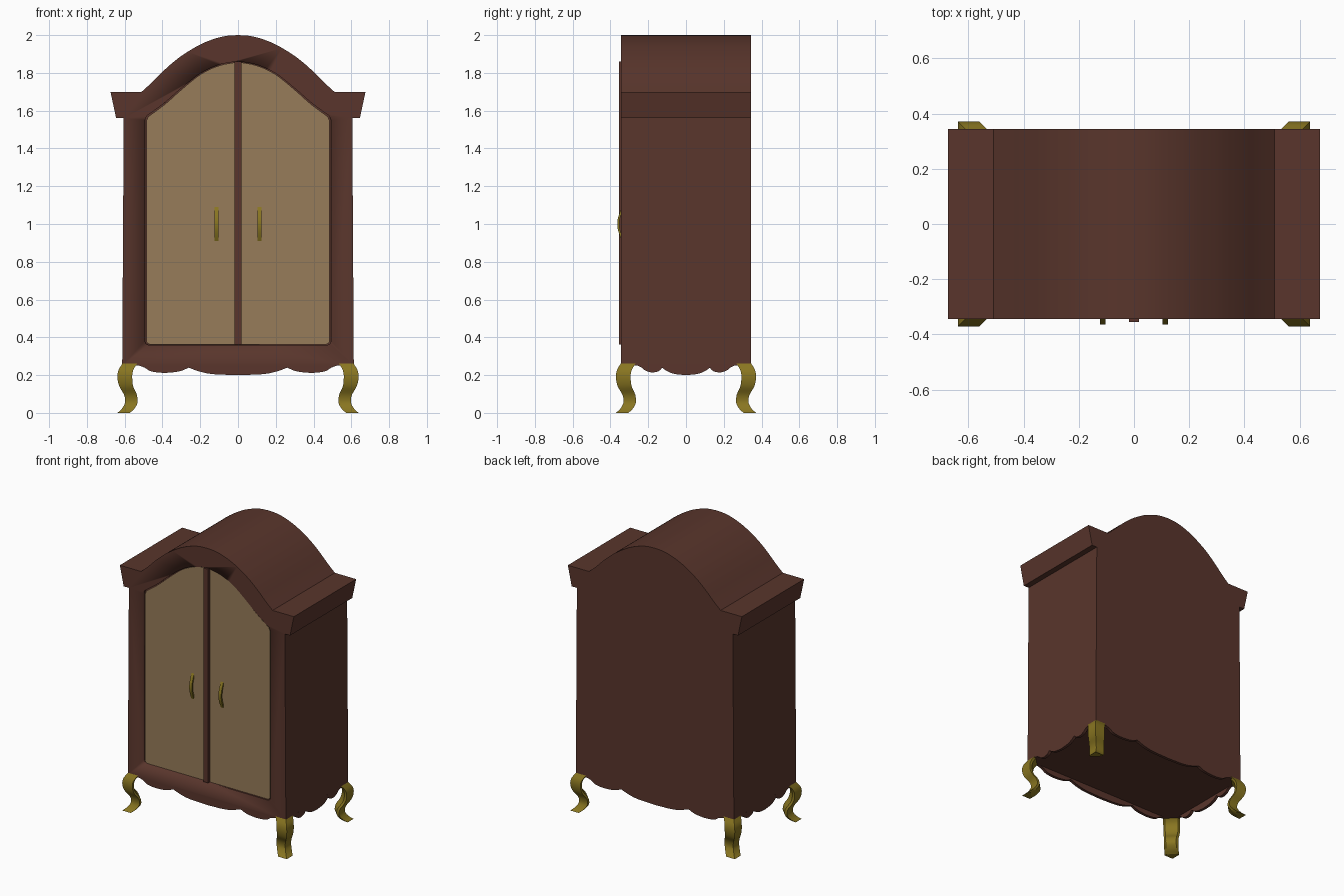
import bpy, bmesh, math
from mathutils import Vector

if "Cube" in bpy.data.objects:
    bpy.data.objects.remove(bpy.data.objects["Cube"])


def material(name, rgb):
    m = bpy.data.materials.new(name)
    m.diffuse_color = (*rgb, 1)
    m.use_nodes = True
    m.node_tree.nodes["Principled BSDF"].inputs["Base Color"].default_value = m.diffuse_color
    return m


WOOD = material("dark_wood", (0.10, 0.036, 0.025))
PANEL = material("door_wood", (0.31, 0.20, 0.10))
BRASS = material("brass", (0.25, 0.18, 0.015))


def smooth(pts, n=4):
    """Catmull-Rom through a few 2D points."""
    p = [Vector(q) for q in pts]
    p = [2 * p[0] - p[1]] + p + [2 * p[-1] - p[-2]]
    out = []
    for a, b, c, d in zip(p, p[1:], p[2:], p[3:]):
        for i in range(n):
            t = i / n
            out.append(0.5 * (2 * b + (c - a) * t + (2 * a - 5 * b + 4 * c - d) * t * t
                              + (3 * b - a - 3 * c + d) * t ** 3))
    return [tuple(v) for v in out] + [tuple(pts[-1])]


def both(half):
    """Mirror a right-hand outline that runs from x = 0 round to x = 0."""
    return list(half) + [(-x, z) for x, z in reversed(half) if x > 1e-6]


def finish(name, bm, mat, mirror=None):
    bmesh.ops.recalc_face_normals(bm, faces=bm.faces)
    me = bpy.data.meshes.new(name)
    bm.to_mesh(me)
    bm.free()
    ob = bpy.data.objects.new(name, me)
    bpy.context.collection.objects.link(ob)
    me.materials.append(mat)
    if mirror:
        m = ob.modifiers.new("mirror", 'MIRROR')
        m.use_axis = mirror
    bpy.ops.object.select_all(action='DESELECT')
    ob.select_set(True)
    bpy.context.view_layer.objects.active = ob
    bpy.ops.object.shade_smooth_by_angle(angle=math.radians(30))
    return ob


def prism(name, outline, t0, t1, mat, axis='y', mirror=None):
    """Extrude an outline (x,z) along y, or (y,z) along x."""
    place = (lambda a, b, t: (a, t, b)) if axis == 'y' else (lambda a, b, t: (t, a, b))
    bm = bmesh.new()
    rings = [[bm.verts.new(place(a, b, t)) for a, b in outline] for t in (t0, t1)]
    n = len(outline)
    bm.faces.new(rings[0])
    bm.faces.new(rings[1][::-1])
    for i in range(n):
        j = (i + 1) % n
        bm.faces.new((rings[0][i], rings[1][i], rings[1][j], rings[0][j]))
    return finish(name, bm, mat, mirror)


# Carcass with flared cornice ends and arched top
D = 0.345
arch = smooth([(0.51, 1.70), (0.45, 1.755), (0.39, 1.815), (0.32, 1.875), (0.25, 1.922),
               (0.19, 1.955), (0.12, 1.982), (0.06, 1.996), (0, 2.0)])
body = [(0, 0.25), (0.613, 0.25), (0.605, 1.56), (0.645, 1.56), (0.675, 1.70)] + arch
carcass = prism("carcass", both(body), -D, D, WOOD)

# Door opening recessed into the front
door_arch = smooth([(0.483, 1.572), (0.39, 1.64), (0.31, 1.71), (0.2, 1.797),
                    (0.1, 1.843), (0, 1.862)])
opening = [(0, 0.36), (0.475, 0.36), (0.488, 0.367), (0.493, 0.38), (0.492, 1.55)] + door_arch
cutter = prism("opening_cutter", both(opening), -D - 0.05, -D + 0.015, WOOD)
cutter.hide_render = True
cutter.hide_set(True)
cut = carcass.modifiers.new("opening", 'BOOLEAN')
cut.operation = 'DIFFERENCE'
cut.solver = 'EXACT'
cut.object = cutter

# Pair of doors and the bar between them
prism("doors", [(0.985 * x, z + (0.003 if z < 1 else -0.004)) for x, z in opening],
      -D + 0.007, -D + 0.018, PANEL, mirror=(True, False, False))
prism("centre_bar", [(-0.018, 0.362), (0.018, 0.362), (0.018, 1.86), (-0.018, 1.86)],
      -D - 0.011, -D + 0.015, WOOD)

# Bowed handles
arc = [(k / 12, 0.91 + 0.18 * k / 12) for k in range(13)]
outer = [(-0.338 - 0.026 * math.sin(math.pi * t), z) for t, z in arc]
inner = [(y + 0.011, z) for y, z in outer]
prism("handles", outer + inner[::-1], 0.103, 0.124, BRASS, 'x', (True, False, False))

# Scalloped aprons on all four sides
front = (smooth([(0, 0.2), (0.13, 0.205), (0.2, 0.218), (0.26, 0.239)])
         + smooth([(0.262, 0.239), (0.31, 0.22), (0.39, 0.212), (0.46, 0.22),
                   (0.495, 0.24), (0.53, 0.252)]) + [(0.53, 0.26), (0, 0.26)])
side = (smooth([(0, 0.2), (0.06, 0.206), (0.1, 0.221), (0.125, 0.238)])
        + smooth([(0.127, 0.238), (0.145, 0.221), (0.18, 0.214), (0.215, 0.224),
                  (0.235, 0.24), (0.26, 0.252)]) + [(0.26, 0.26), (0, 0.26)])
prism("front_and_back_aprons", both(front), -D, -D + 0.02, WOOD, mirror=(False, True, False))
prism("side_aprons", both(side), 0.593, 0.613, WOOD, 'x', (True, False, False))

# Cabriole legs: a corner-shaped section swept down an S on the diagonal
rows = smooth([(0.612, 0.262), (0.633, 0.225), (0.638, 0.185), (0.628, 0.14),
               (0.603, 0.095), (0.598, 0.055), (0.615, 0.022), (0.638, 0)])
bm = bmesh.new()
rings = []
for o, z in rows:
    w = 0.066 + 0.012 * min(1, max(0, z - 0.08) / 0.1)
    section = [(0, 0), (w, 0), (w, 0.018), (0.018, w), (0, w)]
    rings.append([bm.verts.new((o - a, -(o - 0.267 - b), max(z, 0))) for a, b in section])
for r, s in zip(rings, rings[1:]):
    for i in range(5):
        j = (i + 1) % 5
        bm.faces.new((r[i], r[j], s[j], s[i]))
bm.faces.new(rings[0])
bm.faces.new(rings[-1])
finish("legs", bm, BRASS, (True, True, False))
